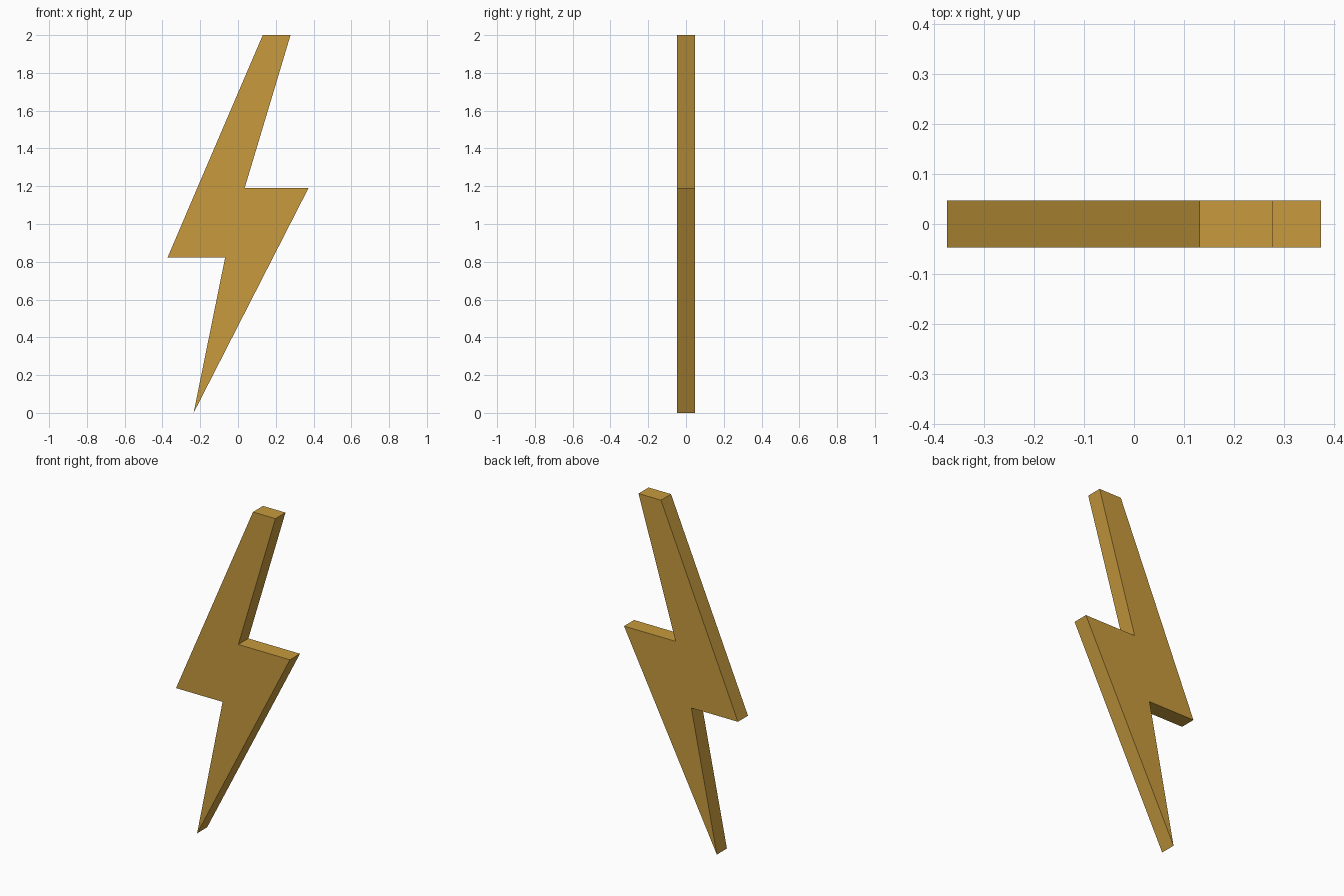
import bpy
import bmesh
from mathutils import Vector

default_cube = bpy.data.objects.get("Cube")
if default_cube:
    bpy.data.objects.remove(default_cube, do_unlink=True)

THICKNESS = 0.094

# Gold material
gold = bpy.data.materials.new("gold")
gold.use_nodes = True
colour = (0.578, 0.328, 0.048, 1.0)
gold.diffuse_color = colour
gold.node_tree.nodes["Principled BSDF"].inputs["Base Color"].default_value = colour

# Bolt outline in the xz plane, from the bottom tip anticlockwise
outline = [
    (-0.235, 0.0),
    (0.373, 1.19),
    (0.035, 1.19),
    (0.278, 2.0),
    (0.131, 2.0),
    (-0.373, 0.823),
    (-0.068, 0.823),
]

# Lightning bolt: front profile extruded backwards
bm = bmesh.new()
front = bm.faces.new([bm.verts.new((x, -THICKNESS / 2, z)) for x, z in outline])
extruded = bmesh.ops.extrude_face_region(bm, geom=[front], use_keep_orig=True)
back_verts = [g for g in extruded["geom"] if isinstance(g, bmesh.types.BMVert)]
bmesh.ops.translate(bm, verts=back_verts, vec=Vector((0, THICKNESS, 0)))
bmesh.ops.recalc_face_normals(bm, faces=bm.faces)

mesh = bpy.data.meshes.new("lightning_bolt")
bm.to_mesh(mesh)
bm.free()
mesh.materials.append(gold)
bolt = bpy.data.objects.new("lightning_bolt", mesh)
bpy.context.collection.objects.link(bolt)
